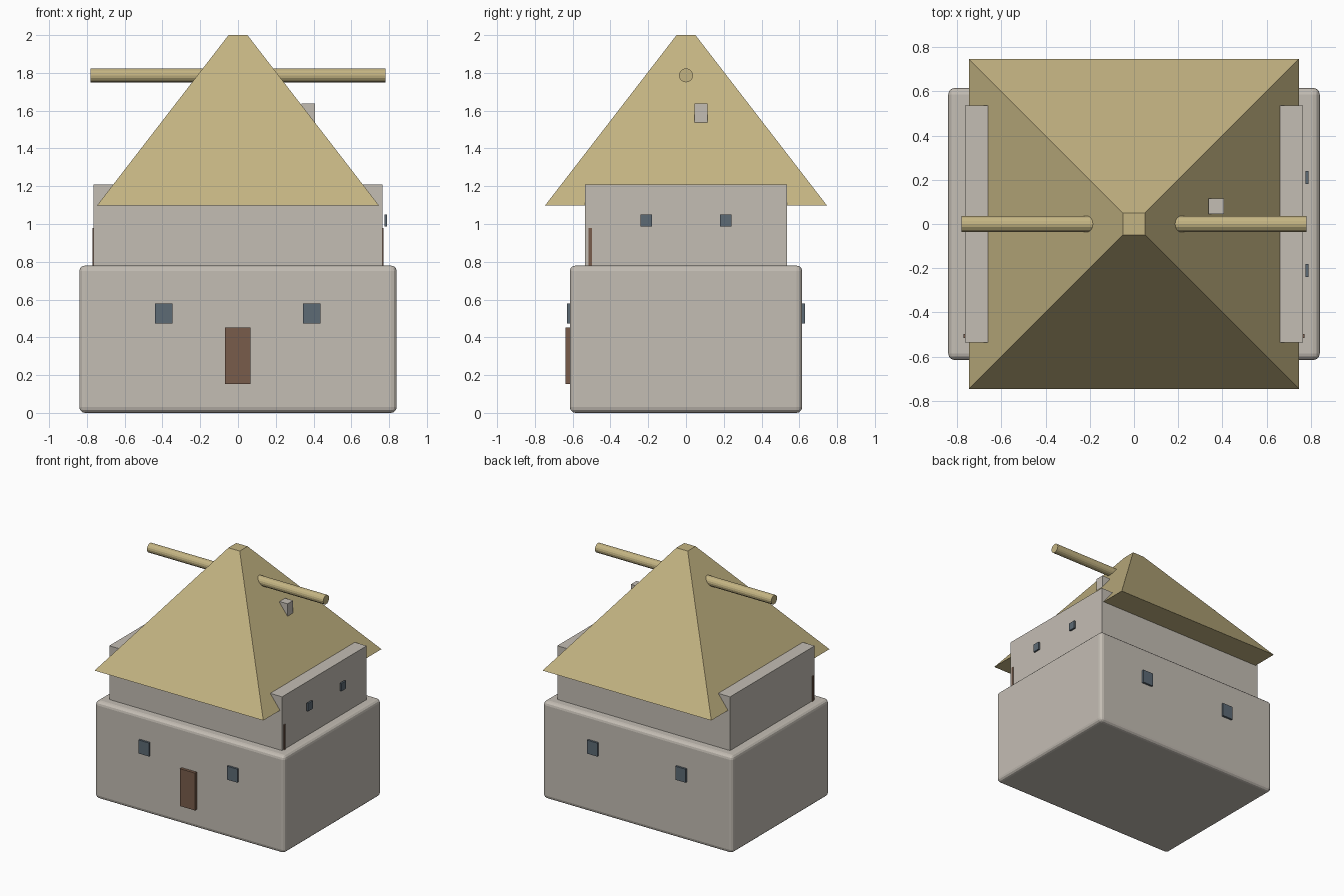
import bpy
import bmesh
import math

if "Cube" in bpy.data.objects:
    bpy.data.objects.remove(bpy.data.objects["Cube"])


def material(name, rgb):
    m = bpy.data.materials.new(name)
    m.diffuse_color = (*rgb, 1)
    m.use_nodes = True
    m.node_tree.nodes["Principled BSDF"].inputs["Base Color"].default_value = m.diffuse_color
    return m


PLASTER = material("grey_plaster", (0.55, 0.51, 0.455))
THATCH = material("sand_thatch", (0.55, 0.455, 0.225))
WOOD = material("brown_wood", (0.19, 0.107, 0.07))
GLASS = material("slate_glass", (0.11, 0.145, 0.178))


def box(name, mat, x0, x1, y0, y1, z0, z1):
    """Box given by its limits on each axis."""
    bpy.ops.mesh.primitive_cube_add(
        size=1, location=((x0 + x1) / 2, (y0 + y1) / 2, (z0 + z1) / 2))
    ob = bpy.context.object
    ob.name = name
    ob.scale = (x1 - x0, y1 - y0, z1 - z0)
    bpy.ops.object.transform_apply(location=False, rotation=False, scale=True)
    ob.data.materials.append(mat)
    return ob


# Lower storey with rounded edges
lower = box("lower_storey", PLASTER, -0.84, 0.84, -0.615, 0.615, 0, 0.78)
bevel = lower.modifiers.new("rounded_edges", 'BEVEL')
bevel.width = 0.03
bevel.segments = 3

# Upper storey, whose long side walls rise through the roof
box("upper_storey", PLASTER, -0.765, 0.765, -0.535, 0.535, 0.77, 1.21)

# Truncated pyramid roof
bm = bmesh.new()
rings = [[bm.verts.new((sx * h, sy * h, z))
          for sx, sy in ((-1, -1), (1, -1), (1, 1), (-1, 1))]
         for h, z in ((0.747, 1.097), (0.05, 2.0))]
for i in range(4):
    j = (i + 1) % 4
    bm.faces.new((rings[0][i], rings[0][j], rings[1][j], rings[1][i]))
bm.faces.new(rings[0][::-1])
bm.faces.new(rings[1])
mesh = bpy.data.meshes.new("roof")
bm.to_mesh(mesh)
bm.free()
mesh.materials.append(THATCH)
bpy.context.collection.objects.link(bpy.data.objects.new("roof", mesh))

# Ridge beam running through the roof
bpy.ops.mesh.primitive_cylinder_add(
    vertices=16, radius=0.037, depth=1.56, location=(0, 0, 1.787),
    rotation=(0, math.pi / 2, 0))
beam = bpy.context.object
beam.name = "ridge_beam"
beam.data.materials.append(THATCH)

# Chimney
box("chimney", PLASTER, 0.337, 0.407, 0.045, 0.115, 1.535, 1.637)

# Front door
box("front_door", WOOD, -0.068, 0.066, -0.638, -0.61, 0.153, 0.452)

# Lower windows, two in front and two at the back
for side, label in ((-1, "front"), (1, "back")):
    for x in (-0.393, 0.39):
        y0, y1 = sorted((side * 0.61, side * 0.631))
        box(label + "_window", GLASS, x - 0.046, x + 0.046, y0, y1, 0.472, 0.58)

# Upper windows standing just off the right wall
for y in (-0.21, 0.21):
    box("upper_window", GLASS, 0.775, 0.789, y - 0.03, y + 0.03, 0.987, 1.05)

# Thin door jambs at the front end of both side walls
for s in (-1, 1):
    x0, x1 = sorted((s * 0.70, s * 0.771))
    box("side_jamb", WOOD, x0, x1, -0.516, -0.498, 0.775, 0.98)
